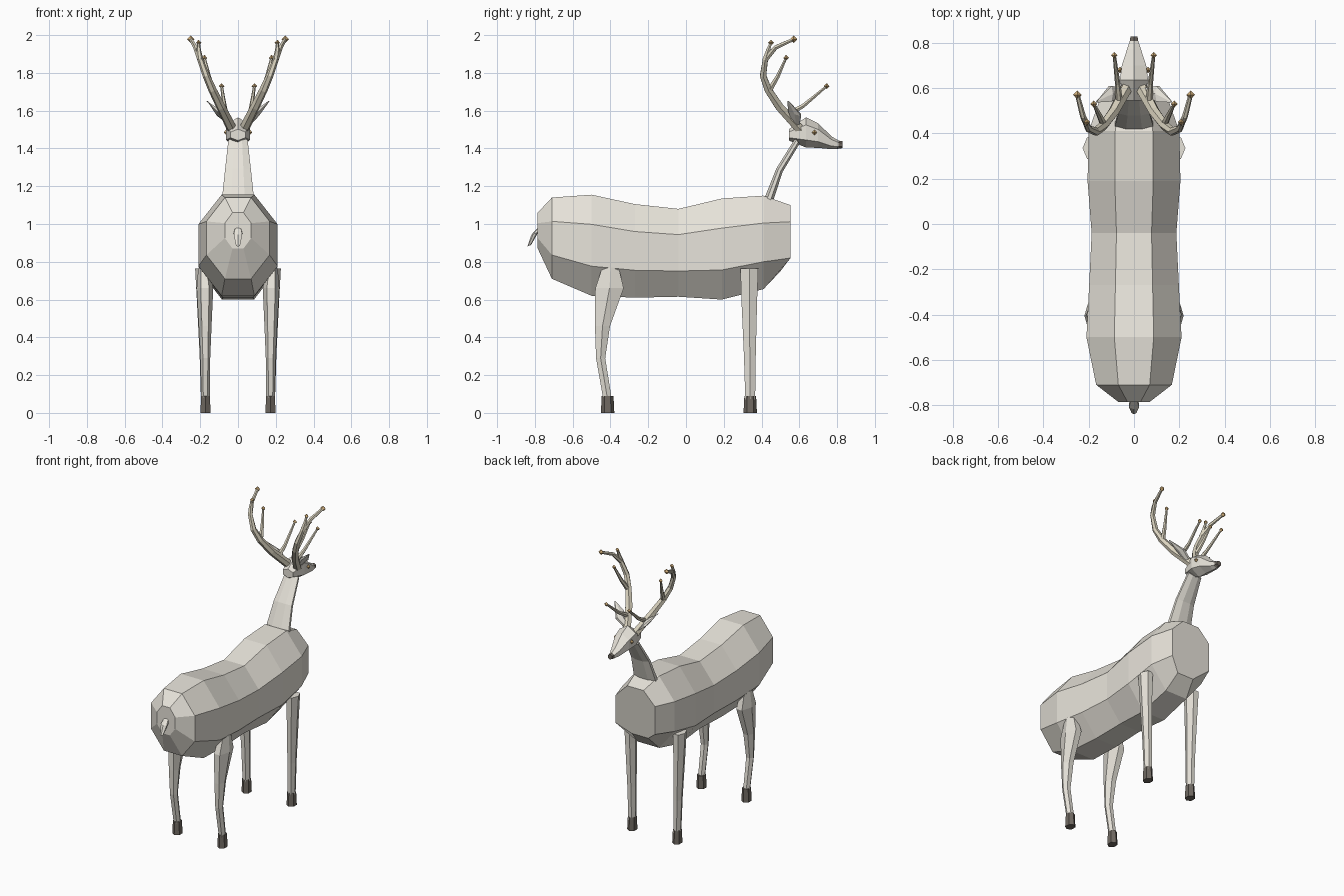
import bpy, bmesh, math
from mathutils import Vector as V

if "Cube" in bpy.data.objects:
    bpy.data.objects.remove(bpy.data.objects["Cube"])


def mat(name, rgb):
    m = bpy.data.materials.new(name)
    m.diffuse_color = (*rgb, 1)
    m.use_nodes = True
    m.node_tree.nodes["Principled BSDF"].inputs["Base Color"].default_value = m.diffuse_color
    return m


HIDE = mat("hide", (0.80, 0.77, 0.70))
ANTLER = mat("antler", (0.70, 0.65, 0.52))
DARK = mat("dark_horn", (0.16, 0.14, 0.12))
TAN = mat("tan", (0.66, 0.44, 0.20))


def finish(bm, name, m):
    bmesh.ops.recalc_face_normals(bm, faces=bm.faces)
    me = bpy.data.meshes.new(name)
    bm.to_mesh(me)
    bm.free()
    me.materials.append(m)
    ob = bpy.data.objects.new(name, me)
    bpy.context.collection.objects.link(ob)
    return ob


def loft(name, rings, sides, m, phase=0.5):
    """rings: (centre, u axis vector, v axis vector), capped at both ends"""
    bm = bmesh.new()
    loops = []
    for c, u, v in rings:
        angs = [2 * math.pi * (i + phase) / sides for i in range(sides)]
        loops.append([bm.verts.new(V(c) + V(u) * math.cos(a) + V(v) * math.sin(a)) for a in angs])
    for a, b in zip(loops, loops[1:]):
        for i in range(sides):
            j = (i + 1) % sides
            bm.faces.new((a[i], a[j], b[j], b[i]))
    bm.faces.new(loops[0])
    bm.faces.new(loops[-1])
    return finish(bm, name, m)


def tube(name, pts, r0, r1, sides, m):
    """tapered tube along a path"""
    pts = [V(p) for p in pts]
    rings, n = [], len(pts) - 1
    for i, p in enumerate(pts):
        t = (pts[min(i + 1, n)] - pts[max(i - 1, 0)]).normalized()
        u = t.cross(V((1, 0, 0))).normalized()
        r = r0 + (r1 - r0) * i / n
        rings.append((p, u * r, t.cross(u) * r))
    return loft(name, rings, sides, m)


def gem(name, p, r):
    """small octahedron"""
    return loft(name, [((p[0], p[1], p[2] - r), (.0005, 0, 0), (0, .0005, 0)),
                       (p, (r, 0, 0), (0, r, 0)),
                       ((p[0], p[1], p[2] + r), (.0005, 0, 0), (0, .0005, 0))], 4, TAN, 0)


# Body: octagonal rings (y, bottom, top, half width)
K = math.cos(math.pi / 8)
prof = [(-.785, .87, 1.06, .07), (-.71, .71, 1.14, .167), (-.50, .62, 1.155, .21),
        (-.27, .61, 1.105, .198), (-.04, .615, 1.08, .187), (.19, .60, 1.135, .205),
        (.41, .655, 1.15, .20), (.553, .80, 1.10, .15)]
body = loft("body", [((0, y, (b + t) / 2), (w / K, 0, 0), (0, 0, (t - b) / 2 / K))
                     for y, b, t, w in prof], 8, HIDE)
# Chest slopes back underneath
for v in body.data.vertices:
    if v.co.y > .54 and v.co.z < .85:
        v.co.y, v.co.z = .50, .75
    elif v.co.y > .54 and v.co.z < .92:
        v.co.z = .82

# Tail
loft("tail", [((0, -.775, .985), (.016, 0, 0), (0, .012, .008)),
              ((0, -.80, .95), (.026, 0, 0), (0, .018, .006)),
              ((0, -.83, .885), (.012, 0, 0), (0, .010, .004))], 6, HIDE)

# Neck: thin slanted blade
loft("neck", [((0, .437, 1.125), (.092, 0, 0), (0, .020, -.022)),
              ((0, .495, 1.285), (.074, 0, 0), (0, .018, -.010)),
              ((0, .59, 1.44), (.055, 0, 0), (0, .012, -.016))], 8, HIDE)

# Head and nose
head = [(.545, 1.472, .045, .03), (.635, 1.485, .072, .08), (.70, 1.468, .062, .065),
        (.77, 1.43, .036, .034), (.808, 1.42, .022, .022)]
loft("head", [((0, y, z), (rx, 0, 0), (0, 0, rz)) for y, z, rx, rz in head], 6, HIDE, 0.5)
loft("nose", [((0, .80, 1.42), (.023, 0, 0), (0, 0, .023)),
              ((0, .828, 1.42), (.018, 0, 0), (0, 0, .018))], 6, DARK)

# Leg sections: (y, z, x, radius x, radius y)
front = [(.335, .765, .187, .040, .055), (.335, .60, .184, .034, .048),
         (.338, .30, .176, .027, .036), (.34, .07, .172, .024, .030)]
hind = [(-.40, .77, .18, .030, .050), (-.405, .66, .175, .044, .087), (-.442, .46, .174, .034, .046),
        (-.452, .29, .173, .026, .028), (-.415, .07, .172, .023, .026)]

beam = [(.03, .605, 1.50), (.09, .495, 1.62), (.135, .435, 1.71), (.168, .408, 1.785),
        (.20, .42, 1.87), (.225, .475, 1.935), (.25, .57, 1.978)]
tines = [[(.065, .53, 1.575), (.072, .62, 1.625), (.087, .745, 1.73)],
         [(.133, .437, 1.70), (.155, .485, 1.78), (.178, .53, 1.88)],
         [(.20, .42, 1.87), (.208, .435, 1.92), (.208, .45, 1.96)]]

for s, side in ((1, "right"), (-1, "left")):
    def mir(p):
        return (p[0] * s, p[1], p[2])

    # Legs with hooves
    for part, secs in (("front", front), ("hind", hind)):
        loft(f"{part}_leg_{side}", [((s * x, y, z), (rx, 0, 0), (0, ry, 0))
                                    for y, z, x, rx, ry in secs], 6, HIDE, 0)
        y = secs[-1][0]
        loft(f"{part}_hoof_{side}", [((s * .172, y, z), (r, 0, 0), (0, r * 1.15, 0))
                                     for z, r in ((0, .031), (.09, .027))], 6, DARK, 0.5)
    # Ear
    loft(f"ear_{side}", [(mir((.045, .585, 1.525)), (.012, 0, -.010), (0, .018, 0)),
                         (mir((.105, .575, 1.59)), (.012 * s, 0, -.010), (0, .040, -.015)),
                         (mir((.165, .54, 1.652)), (.003, 0, 0), (0, .004, 0))], 6, HIDE, 0)
    # Eye
    gem(f"eye_{side}", mir((.062, .68, 1.485)), .014)
    # Antler with tines and tips
    tube(f"antler_beam_{side}", [mir(p) for p in beam], .028, .010, 6, ANTLER)
    gem(f"beam_tip_{side}", mir(beam[-1]), .019)
    for i, t in enumerate(tines):
        tube(f"antler_tine_{i + 1}_{side}", [mir(p) for p in t], .017, .007, 6, ANTLER)
        gem(f"tine_tip_{i + 1}_{side}", mir(t[-1]), .015)
